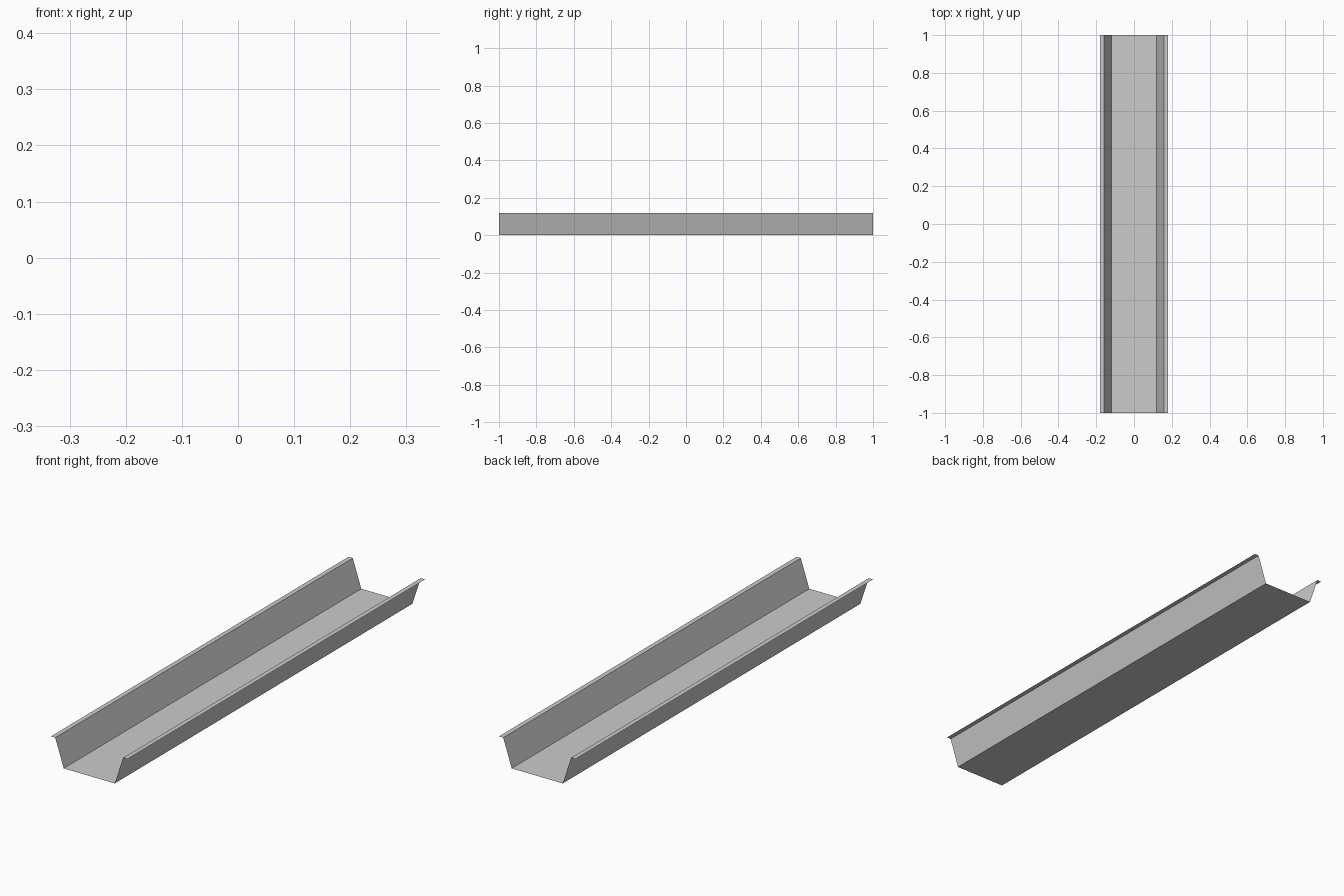
import bpy, bmesh

if "Cube" in bpy.data.objects:
    bpy.data.objects.remove(bpy.data.objects["Cube"])

# Half cross-section of the thin sheet channel: base corner, wall top, flat lip
half = [(0.12, 0.0), (0.16, 0.12), (0.18, 0.12)]
profile = [(-x, z) for x, z in reversed(half)] + half

# Channel: sweep the open profile along y
bm = bmesh.new()
verts = [bm.verts.new((x, -1, z)) for x, z in profile]
edges = [bm.edges.new(pair) for pair in zip(verts, verts[1:])]
swept = bmesh.ops.extrude_edge_only(bm, edges=edges)["geom"]
moved = [g for g in swept if isinstance(g, bmesh.types.BMVert)]
bmesh.ops.translate(bm, verts=moved, vec=(0, 2, 0))

# Face the sheet upward
bm.normal_update()
if sum(f.normal.z for f in bm.faces) < 0:
    bmesh.ops.reverse_faces(bm, faces=bm.faces[:])

mesh = bpy.data.meshes.new("channel_tray")
bm.to_mesh(mesh)
bm.free()
bpy.context.collection.objects.link(bpy.data.objects.new("channel_tray", mesh))
